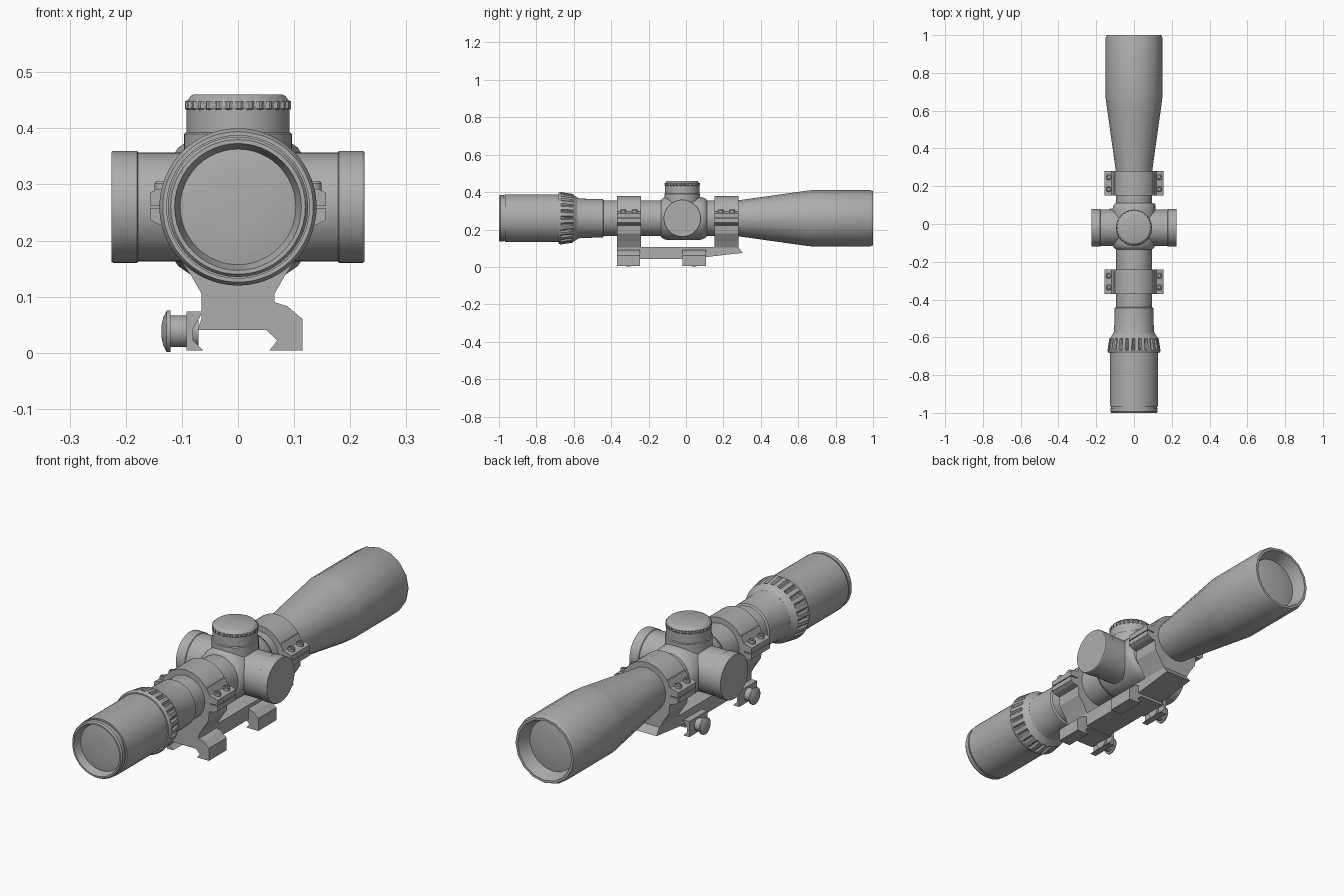
import bpy, bmesh, math
from mathutils import Vector

if "Cube" in bpy.data.objects:
    bpy.data.objects.remove(bpy.data.objects["Cube"])

grey = bpy.data.materials.new("matte_grey")
grey.use_nodes = True
grey.diffuse_color = (0.42, 0.42, 0.42, 1)
grey.node_tree.nodes["Principled BSDF"].inputs["Base Color"].default_value = (0.42, 0.42, 0.42, 1)

AXIS_Z = 0.26      # height of the optical axis
TURRET_Y = -0.02   # centre of the adjustment turrets


def finish(name, bm, smooth=True):
    bmesh.ops.recalc_face_normals(bm, faces=bm.faces)
    mesh = bpy.data.meshes.new(name)
    bm.to_mesh(mesh)
    bm.free()
    mesh.materials.append(grey)
    ob = bpy.data.objects.new(name, mesh)
    bpy.context.collection.objects.link(ob)
    if smooth:
        bpy.ops.object.select_all(action='DESELECT')
        ob.select_set(True)
        bpy.context.view_layer.objects.active = ob
        bpy.ops.object.shade_smooth_by_angle(angle=math.radians(32))
    return ob


def lathe(name, profile, axis="y", centre=(0, 0, AXIS_Z), sides=48, tooth=0):
    """Turn (position, radius[, notch depth]) points round an axis, capping both ends."""
    bm = bmesh.new()
    rings = []
    for pos, radius, *notch in profile:
        ring = []
        for i in range(sides):
            a = math.tau * i / sides
            cut = notch[0] if notch and tooth and i % tooth < 2 else 0
            u, v = (radius - cut) * math.cos(a), (radius - cut) * math.sin(a)
            local = {"x": (pos, u, v), "y": (u, pos, v), "z": (u, v, pos)}[axis]
            ring.append(bm.verts.new(Vector(local) + Vector(centre)))
        rings.append(ring)
    for a, b in zip(rings, rings[1:]):
        for i in range(sides):
            j = (i + 1) % sides
            bm.faces.new((a[i], a[j], b[j], b[i]))
    bm.faces.new(rings[0])
    bm.faces.new(rings[-1])
    return finish(name, bm)


def prism(name, points, start, end, axis="y"):
    """Extrude an (x, z) outline along y, or a (y, z) outline along x."""
    bm = bmesh.new()
    if axis == "y":
        verts = [bm.verts.new((p, start, q)) for p, q in points]
        move = (0, end - start, 0)
    else:
        verts = [bm.verts.new((start, p, q)) for p, q in points]
        move = (end - start, 0, 0)
    face = bm.faces.new(verts)
    out = bmesh.ops.extrude_face_region(bm, geom=[face], use_keep_orig=True)
    bmesh.ops.translate(bm, vec=move, verts=[g for g in out["geom"] if isinstance(g, bmesh.types.BMVert)])
    return finish(name, bm, smooth=False)


# Eyepiece with recessed lens and a groove behind the rim
lathe("eyepiece", [(-0.965, 0.103), (-1.0, 0.113), (-1.0, 0.12), (-0.993, 0.125),
                   (-0.975, 0.125), (-0.975, 0.121), (-0.967, 0.121), (-0.967, 0.128),
                   (-0.67, 0.128)])
lathe("eyepiece_lens", [(-0.972, 0.04), (-0.97, 0.08), (-0.966, 0.102), (-0.96, 0.102)])

# Fluted magnification ring
lathe("zoom_ring", [(-0.682, 0.12), (-0.682, 0.134), (-0.672, 0.14), (-0.668, 0.14),
                    (-0.667, 0.14, 0.01), (-0.61, 0.131, 0.007), (-0.605, 0.13),
                    (-0.597, 0.122), (-0.58, 0.11)], sides=144, tooth=6)

# Ocular bell and main tube
lathe("ocular_bell", [(-0.61, 0.12), (-0.565, 0.105), (-0.445, 0.103), (-0.44, 0.095)])
lathe("main_tube", [(-0.45, 0.095), (0.32, 0.095)])

# Objective bell with recessed lens
lathe("objective_bell", [(0.27, 0.095), (0.3, 0.099), (0.65, 0.148), (0.67, 0.15),
                         (0.985, 0.15), (1.0, 0.144), (1.0, 0.133), (0.94, 0.115)], sides=16)
lathe("objective_lens", [(0.93, 0.114), (0.941, 0.114), (0.947, 0.08), (0.95, 0.04)], sides=32)

# Turret housing
lathe("turret_housing", [(-0.135, 0.094), (-0.13, 0.103), (-0.118, 0.111), (-0.098, 0.116),
                         (0.072, 0.116), (0.092, 0.111), (0.106, 0.103), (0.112, 0.094)])

# Side turrets
for side, label in ((1, "left"), (-1, "right")):
    lathe(label + "_turret", [(side * p, r) for p, r in
                              [(0.03, 0.097), (0.178, 0.097), (0.18, 0.1), (0.222, 0.1), (0.225, 0.098)]],
          axis="x", centre=(0, TURRET_Y, AXIS_Z))

# Top turret with a knurled cap
lathe("top_turret", [(0.28, 0.096), (0.39, 0.096), (0.393, 0.092), (0.434, 0.092)],
      axis="z", centre=(0, TURRET_Y, 0))
lathe("top_cap", [(0.432, 0.09), (0.435, 0.095, 0.004), (0.448, 0.095, 0.004),
                  (0.45, 0.09), (0.458, 0.084), (0.46, 0.08)],
      axis="z", centre=(0, TURRET_Y, 0), sides=120, tooth=4)

# Mount rings: band, pillar, bolted lugs
for label, y0, y1 in (("rear", -0.37, -0.24), ("front", 0.152, 0.28)):
    lathe(label + "_ring", [(y0, 0.12), (y1, 0.12)])
    prism(label + "_ring_pillar", [(-0.065, 0.09), (0.065, 0.09), (0.065, 0.105), (0.082, 0.135),
                                   (0.112, 0.18), (0.118, 0.24), (-0.118, 0.24), (-0.112, 0.18),
                                   (-0.082, 0.135), (-0.065, 0.105)], y0, y1)
    for s in (1, -1):
        prism(label + "_upper_lug", [(s * x, z) for x, z in
              [(0.09, 0.262), (0.157, 0.262), (0.157, 0.285), (0.145, 0.291), (0.118, 0.296),
               (0.105, 0.325), (0.09, 0.325)]], y0, y1)
        prism(label + "_lower_lug", [(s * x, z) for x, z in
              [(0.09, 0.258), (0.157, 0.258), (0.157, 0.237), (0.14, 0.228), (0.115, 0.222),
               (0.09, 0.2)]], y0, y1)
        for dy in (-0.031, 0.031):
            lathe(label + "_ring_bolt", [(0.27, 0.015), (0.302, 0.015), (0.306, 0.012),
                                         (0.306, 0.008), (0.299, 0.007)],
                  axis="z", centre=(s * 0.134, (y0 + y1) / 2 + dy, 0), sides=16)

# Mount rail with a raised nose
prism("mount_rail", [(-0.37, 0.042), (0.108, 0.042), (0.108, 0.053), (0.302, 0.075),
                     (0.28, 0.106), (-0.37, 0.106)], -0.065, 0.065, axis="x")

# Rail clamps with thumb screws
for label, y0, y1 in (("rear", -0.37, -0.245), ("front", -0.02, 0.108)):
    prism(label + "_clamp", [(-0.072, 0.041), (0.05, 0.041), (0.07, 0.022), (0.056, 0.004),
                             (0.115, 0.004), (0.115, 0.06), (0.088, 0.083), (0.065, 0.09),
                             (-0.06, 0.09), (-0.06, 0.075)], y0, y1)
    prism(label + "_clamp_jaw", [(-0.092, 0.004), (-0.062, 0.004), (-0.08, 0.022), (-0.08, 0.042),
                                 (-0.062, 0.074), (-0.092, 0.074)], y0, y1)
    mid = ((y0 + y1) / 2)
    lathe(label + "_thumb_screw", [(-0.07, 0.028), (-0.12, 0.028), (-0.12, 0.037), (-0.127, 0.037),
                                   (-0.133, 0.026), (-0.136, 0.012)],
          axis="x", centre=(0, mid, 0.038), sides=24)
